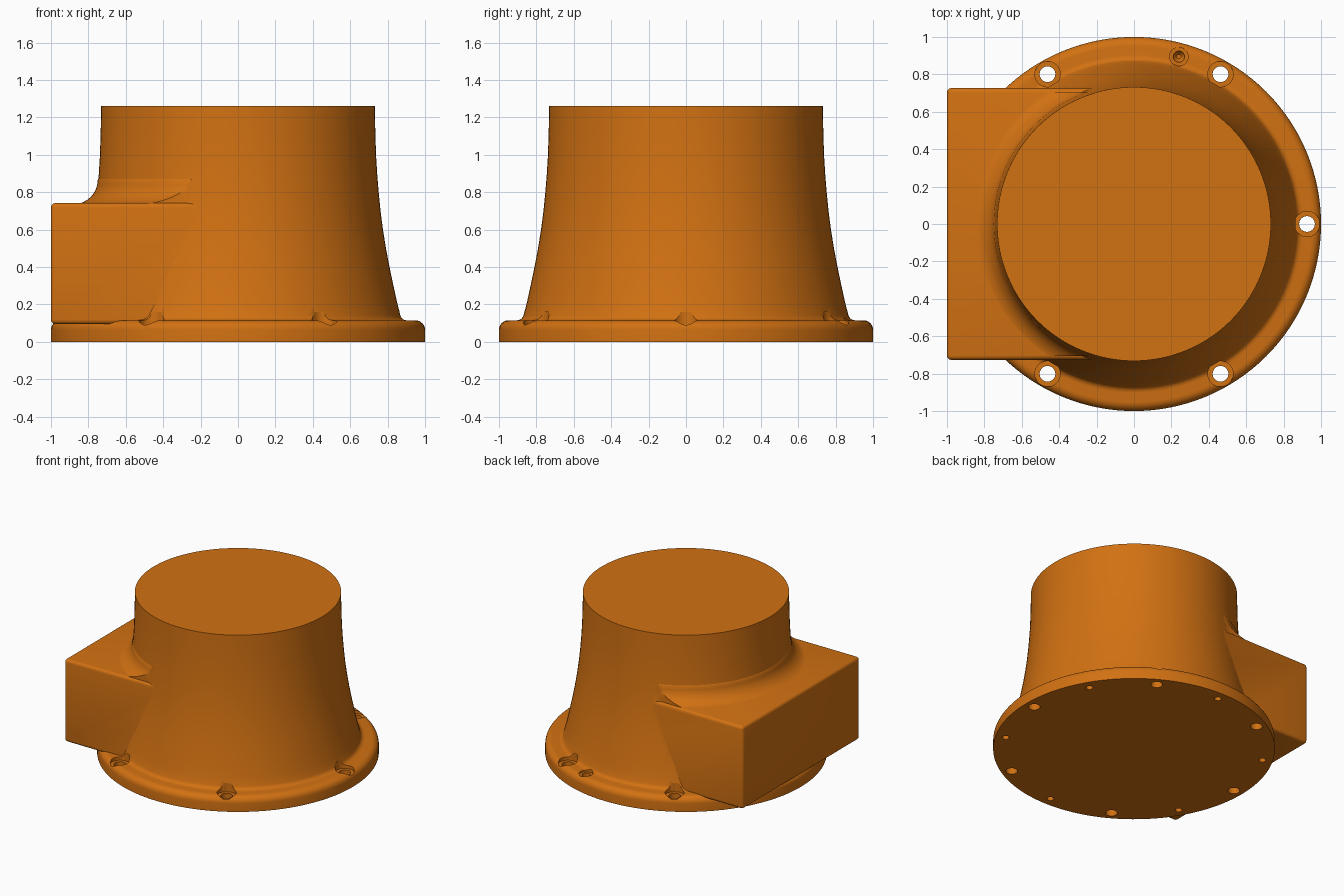
import bpy, bmesh, math
from mathutils import Vector

old = bpy.data.objects.get("Cube")
if old:
    bpy.data.objects.remove(old, do_unlink=True)

orange = bpy.data.materials.new("orange_paint")
orange.use_nodes = True
colour = (0.64, 0.165, 0.006, 1)
orange.diffuse_color = colour
orange.node_tree.nodes["Principled BSDF"].inputs["Base Color"].default_value = colour


def lathe(bm, profile, segments, cx=0, cy=0):
    """Solid of revolution from (radius, z) points listed bottom to top."""
    rings = []
    for r, z in profile:
        rings.append([bm.verts.new((cx + r * math.cos(2 * math.pi * i / segments),
                                    cy + r * math.sin(2 * math.pi * i / segments), z))
                      for i in range(segments)])
    for a, b in zip(rings, rings[1:]):
        for i in range(segments):
            j = (i + 1) % segments
            bm.faces.new((a[i], a[j], b[j], b[i]))
    bm.faces.new(rings[0][::-1])
    bm.faces.new(rings[-1])


def block(bm, lo, hi, bevel=0):
    """Box between two corners, with optional rounded edges."""
    lo, hi = Vector(lo), Vector(hi)
    verts = bmesh.ops.create_cube(bm, size=1)["verts"]
    for v in verts:
        v.co = Vector([(lo[k] + hi[k]) / 2 + v.co[k] * (hi[k] - lo[k]) for k in range(3)])
    if bevel:
        bmesh.ops.bevel(bm, geom=list(bm.edges), offset=bevel, segments=4,
                        profile=0.5, affect='EDGES')


def make(name, build):
    bm = bmesh.new()
    build(bm)
    bmesh.ops.recalc_face_normals(bm, faces=bm.faces)
    mesh = bpy.data.meshes.new(name)
    bm.to_mesh(mesh)
    bm.free()
    ob = bpy.data.objects.new(name, mesh)
    ob.data.materials.append(orange)
    bpy.context.collection.objects.link(ob)
    return ob


def boolean(target, helper, operation):
    """Apply a boolean and discard the helper."""
    mod = target.modifiers.new("boolean", 'BOOLEAN')
    mod.operation = operation
    mod.solver = 'EXACT'
    mod.object = helper
    bpy.context.view_layer.objects.active = target
    bpy.ops.object.modifier_apply(modifier=mod.name)
    bpy.data.objects.remove(helper, do_unlink=True)


def arc(cr, cz, r, start, end, steps=6):
    return [(cr + r * math.cos(math.radians(start + (end - start) * i / steps)),
             cz + r * math.sin(math.radians(start + (end - start) * i / steps)))
            for i in range(steps + 1)]


# Flange with rounded rim, fillet and flared drum
profile = ([(1.0, 0.0)] + arc(0.95, 0.065, 0.05, 0, 90)
           + arc(0.903, 0.150, 0.035, 270, 195, 4)
           + [(0.853, 0.2), (0.831, 0.3), (0.81, 0.4), (0.791, 0.5), (0.775, 0.6),
              (0.762, 0.7), (0.752, 0.8), (0.744, 0.9), (0.738, 1.0), (0.734, 1.13),
              (0.732, 1.26)])
housing = make("housing", lambda bm: lathe(bm, profile, 128))

# Side box
side_box = make("side_box", lambda bm: block(bm, (-1, -0.727, 0.095), (0, 0.727, 0.742), 0.024))

# Curved fillet between the box top and the drum, trimmed to the box width
fillet = [(0.88, 0.70)] + arc(0.88, 0.866, 0.13, 270, 180, 8) + [(0.74, 0.88)]
collar = make("collar", lambda bm: lathe(bm, fillet, 128))
trim = make("trim", lambda bm: block(bm, (-0.97, -0.705, 0.6), (-0.01, 0.705, 1.0)))
boolean(collar, trim, 'INTERSECT')
boolean(housing, side_box, 'UNION')
boolean(housing, collar, 'UNION')


# Bolt holes: counterbored through holes alternate with small blind ones
def holes(bm):
    for k in range(12):
        a = math.radians(30 * k)
        x, y = 0.925 * math.cos(a), 0.925 * math.sin(a)
        if k % 2:
            steps = [(0.025, -0.05), (0.025, 0.07)]
        elif k == 6:
            steps = [(0.042, -0.05), (0.042, 0.08)]
        else:
            steps = [(0.042, -0.05), (0.042, 0.09), (0.068, 0.09), (0.068, 0.16)]
        lathe(bm, steps, 32, x, y)
    # Small dimple on the back of the flange
    lathe(bm, [(0.012, 0.05), (0.03, 0.075), (0.03, 0.102), (0.05, 0.102), (0.05, 0.15)],
          32, 0.24, 0.895)


boolean(housing, make("hole_cutter", holes), 'DIFFERENCE')

# Smooth shading with crisp edges
bpy.ops.object.select_all(action='DESELECT')
housing.select_set(True)
bpy.context.view_layer.objects.active = housing
bpy.ops.object.shade_smooth_by_angle(angle=math.radians(30))
